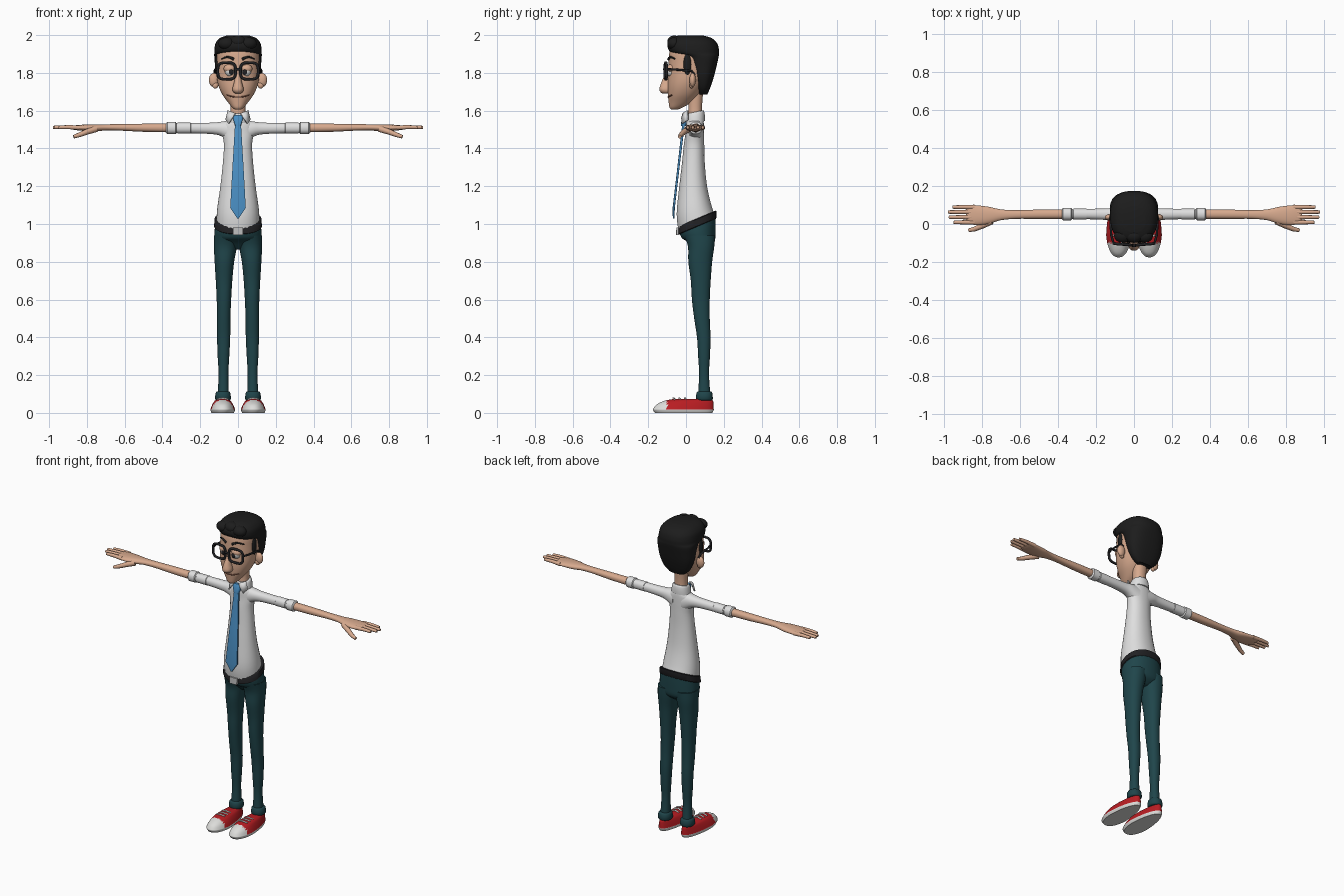
import bpy, bmesh, math
from mathutils import Matrix, Vector
from mathutils.bvhtree import BVHTree

cube = bpy.data.objects.get("Cube")
if cube:
    bpy.data.objects.remove(cube, do_unlink=True)


def material(name, r, g, b):
    m = bpy.data.materials.new(name)
    m.use_nodes = True
    m.diffuse_color = (r, g, b, 1)
    bsdf = m.node_tree.nodes["Principled BSDF"]
    bsdf.inputs["Base Color"].default_value = (r, g, b, 1)
    bsdf.inputs["Roughness"].default_value = 0.7
    return m


SKIN = material("skin", .68, .40, .27)
HAIR = material("black hair", .012, .012, .012)
SHIRT = material("white shirt", .74, .74, .74)
TROUSERS = material("dark teal", .014, .06, .07)
TIE = material("tie blue", .07, .28, .56)
RED = material("shoe red", .48, .012, .016)
RUBBER = material("rubber white", .72, .72, .70)
BLACK = material("belt black", .015, .015, .017)
STEEL = material("buckle grey", .5, .5, .5)
LIP = material("mouth brown", .2, .08, .05)
parts = []


def add(name, mesh, mat, mirror=False):
    mesh.materials.append(mat)
    ob = bpy.data.objects.new(name, mesh)
    bpy.context.collection.objects.link(ob)
    if mirror:
        ob.modifiers.new("mirror", 'MIRROR').use_mirror_merge = False
    parts.append(ob)
    return ob


def from_bmesh(name, bm, mat, mirror=False):
    bmesh.ops.recalc_face_normals(bm, faces=bm.faces)
    mesh = bpy.data.meshes.new(name)
    bm.to_mesh(mesh)
    bm.free()
    return add(name, mesh, mat, mirror)


def smooth_rows(rows, sub):
    """Catmull-Rom samples between the given stations."""
    out = []
    for i in range(len(rows) - 1):
        q = [rows[max(i - 1, 0)], rows[i], rows[i + 1], rows[min(i + 2, len(rows) - 1)]]
        for k in range(sub):
            t = k / sub
            out.append([b + t / 2 * (c - a + t * (2*a - 5*b + 4*c - d + t * (3*(b - c) + d - a)))
                        for a, b, c, d in zip(*q)])
    return out + [rows[-1]]


def loft(name, axis, stations, mat, sub=4, n=24, p=2.2, mirror=False):
    """Stations: position, low/high of the first and second cross axes, tilt."""
    rows = smooth_rows([list(s) + [0] * (6 - len(s)) for s in stations], sub)
    bm = bmesh.new()
    rings = []
    for t, a0, a1, b0, b1, tilt in rows:
        ring = []
        for k in range(n):
            ang = math.tau * (k + .5) / n
            c, s = (math.copysign(abs(f) ** (2 / p), f) for f in (math.cos(ang), math.sin(ang)))
            a, b = (a0 + a1 + (a1 - a0) * c) / 2, (b0 + b1 + (b1 - b0) * s) / 2
            ring.append(bm.verts.new((a, b, t + tilt * (b - .055)) if axis == 'z' else (t, a, b)))
        rings.append(ring)
    for lo, hi in zip(rings, rings[1:]):
        for k in range(n):
            bm.faces.new((lo[k], lo[(k + 1) % n], hi[(k + 1) % n], hi[k]))
    bm.faces.new(rings[0])
    bm.faces.new(rings[-1])
    return from_bmesh(name, bm, mat, mirror)


def column(name, stations, mat, **kw):
    """Loft up z, symmetric in x: z, half width, front, back, tilt."""
    return loft(name, 'z', [(s[0], -s[1], s[1], *s[2:]) for s in stations], mat, **kw)


def ball(name, centre, size, mat, mirror=False):
    bm = bmesh.new()
    bmesh.ops.create_uvsphere(bm, u_segments=20, v_segments=12, radius=1,
                              matrix=Matrix.Translation(centre) @ Matrix.Diagonal((*size, 1)))
    return from_bmesh(name, bm, mat, mirror)


def tube(name, pts, radius, mat, cyclic=False, mirror=False, ends=(1, 1)):
    cu = bpy.data.curves.new(name, 'CURVE')
    cu.dimensions, cu.bevel_depth, cu.bevel_resolution, cu.use_fill_caps = '3D', radius, 3, True
    sp = cu.splines.new('POLY')
    sp.points.add(len(pts) - 1)
    for i, (pt, co) in enumerate(zip(sp.points, pts)):
        pt.co = (*co, 1)
        f = i / (len(pts) - 1)
        pt.radius = ends[0] * (1 - f) + ends[1] * f
    sp.use_cyclic_u = cyclic
    tmp = bpy.data.objects.new(name + " path", cu)
    bpy.context.collection.objects.link(tmp)
    dg = bpy.context.evaluated_depsgraph_get()
    mesh = bpy.data.meshes.new_from_object(tmp.evaluated_get(dg))
    bpy.data.objects.remove(tmp)
    mesh.materials.clear()
    return add(name, mesh, mat, mirror)


# Shirt, sleeves and rolled cuffs
column("shirt", [(1.0, .115, -.04, .155, .42), (1.08, .111, -.05, .135, .25), (1.2, .094, -.036, .112),
                 (1.32, .081, -.022, .1), (1.42, .075, -.012, .097), (1.48, .084, -.003, .096),
                 (1.525, .08, 0, .095), (1.55, .055, .005, .093), (1.58, .045, .01, .09)], SHIRT)
loft("sleeve", 'x', [(.03, .005, .095, 1.42, 1.55), (.08, .012, .09, 1.46, 1.543), (.13, .02, .083, 1.475, 1.537),
                     (.24, .025, .08, 1.48, 1.535), (.36, .025, .08, 1.482, 1.536)], SHIRT, mirror=True)
for label, a, b, r in (("sleeve_fold", .245, .325, .029), ("sleeve_cuff", .325, .38, .033)):
    loft(label, 'x', [(x, .052 - r + d, .052 + r - d, 1.508 - r + d, 1.508 + r - d)
                      for x, d in ((a, .007), (a + .006, 0), (b - .006, 0), (b, .007))], SHIRT, sub=1, mirror=True)

# Forearms and hands
loft("forearm", 'x', [(.35, .027, .077, 1.485, 1.532), (.5, .027, .076, 1.488, 1.531), (.62, .027, .073, 1.494, 1.529),
                      (.7, .02, .077, 1.495, 1.528), (.76, .002, .09, 1.49, 1.528), (.82, -.006, .098, 1.493, 1.526),
                      (.865, .0, .1, 1.498, 1.522), (.885, .012, .094, 1.503, 1.518)], SKIN, mirror=True)
for i, (y, tip) in enumerate(((.009, .95), (.036, .975), (.063, .98), (.089, .955))):
    tube("finger_%d" % (i + 1), [(.84, y, 1.51), (.9, y, 1.513), (tip - .01, y, 1.512), (tip, y, 1.511)],
         .012, SKIN, mirror=True, ends=(1.05, .65))
tube("thumb", [(.75, .015, 1.504), (.8, -.01, 1.488), (.84, -.027, 1.472), (.87, -.033, 1.462)],
     .016, SKIN, mirror=True, ends=(1.1, .6))

# Trousers, belt and buckle
column("trouser_seat", [(.865, .05, .05, .11), (.9, .115, .015, .15), (.94, .125, -.022, .157, .2),
                        (1.0, .121, -.037, .158, .42)], TROUSERS)
loft("trouser_leg", 'z', [(.07, .047, .11, .062, .132), (.2, .051, .103, .069, .122), (.3, .046, .108, .064, .127),
                          (.4, .041, .111, .058, .13), (.5, .04, .112, .043, .126), (.6, .036, .113, .031, .126),
                          (.7, .03, .118, .025, .131), (.8, .02, .124, .012, .139), (.88, .005, .128, .01, .15),
                          (.94, -.005, .127, -.01, .155)], TROUSERS, mirror=True)
loft("trouser_cuff", 'z', [(.066, .045, .113, .06, .135), (.074, .038, .121, .053, .142),
                           (.105, .04, .119, .055, .14), (.114, .048, .111, .063, .132)],
     TROUSERS, sub=2, mirror=True)
column("belt", [(z, w, .06 - d, .06 + d, .42) for z, w, d in
                ((.984, .122, .097), (.988, .127, .102), (1.024, .124, .102), (1.028, .119, .097))], BLACK, sub=1, n=32)
column("buckle", [(.942, .027, -.053, -.035), (.982, .027, -.051, -.035)], STEEL, sub=1, n=8, p=12)

# Tie and collar
column("tie", [(1.03, .004, -.07, -.061), (1.085, .042, -.071, -.059), (1.3, .03, -.046, -.034),
               (1.53, .016, -.02, -.006)], TIE, sub=1, n=8, p=8)
column("tie_knot", [(1.52, .015, -.027, .0), (1.56, .028, -.024, .01), (1.578, .024, -.014, .01)],
       TIE, sub=1, n=12, p=4)
column("collar", [(1.54, .06, -.003, .1, .1), (1.57, .056, -.004, .1, .15), (1.592, .05, .003, .095, .2),
                  (1.594, .044, .01, .09, .2)], SHIRT, sub=2)
bm = bmesh.new()
bm.faces.new([bm.verts.new(v) for v in ((.012, -.012, 1.585), (.028, -.02, 1.56), (.047, -.017, 1.53),
                                        (.062, .012, 1.55), (.05, .012, 1.6))])
flap = from_bmesh("collar_point", bm, SHIRT, mirror=True)
flap.modifiers.new("thickness", 'SOLIDIFY').thickness = .008

# Shoes: white sole and toe cap, red upper
shoe = loft("shoe", 'z', [(0, .02, .142, -.165, .14), (.015, .014, .148, -.175, .147), (.024, .016, .146, -.173, .147),
                          (.045, .024, .138, -.155, .146), (.064, .036, .127, -.115, .143),
                          (.073, .052, .112, -.07, .13)], RED, n=40, p=2.3, mirror=True)
shoe.data.materials.append(RUBBER)
for v in shoe.data.vertices:
    v.co.x = .08 + (v.co.x - .08) * (1 - .28 * min(1, max(0, (v.co.y + .06) / .2)))
for f in shoe.data.polygons:
    f.material_index = int(f.center.z < .019 or f.center.y < -.1)
for i in range(3):
    y = -.06 + .03 * i
    tube("lace_%d" % (i + 1), [(.052, y, .071), (.08, y - .006, .078), (.11, y, .071)], .005, RUBBER, mirror=True)

# Head, neck, ears and nose
head = column("head", [(1.607, .018, -.08, -.04), (1.618, .032, -.088, -.015), (1.645, .054, -.092, .03),
                       (1.685, .083, -.096, .07), (1.73, .103, -.098, .1), (1.78, .113, -.096, .125),
                       (1.85, .114, -.093, .14), (1.92, .11, -.085, .14), (1.96, .07, -.05, .1)], SKIN, n=32)
column("neck", [(1.55, .042, .01, .088), (1.62, .039, .012, .085), (1.74, .045, .01, .095)], SKIN)
column("nose", [(1.69, .01, -.12, -.085), (1.697, .024, -.134, -.07), (1.715, .03, -.141, -.07),
                (1.75, .021, -.131, -.07), (1.79, .013, -.112, -.07), (1.83, .01, -.098, -.07)], SKIN)
ball("ear", (.128, .035, 1.762), (.026, .017, .037), SKIN, mirror=True)
ball("ear_lobe", (.12, .03, 1.735), (.016, .012, .018), SKIN, mirror=True)

# Hair cap, sideburns and swept fringe
column("hair", [(1.685, .055, .07, .112), (1.72, .09, .055, .128), (1.78, .114, .035, .148), (1.84, .122, .015, .163),
                (1.885, .126, -.01, .173), (1.905, .126, -.075, .175), (1.93, .125, -.096, .174),
                (1.96, .118, -.094, .163), (1.985, .095, -.075, .135), (1.998, .06, -.04, .09)],
       HAIR, n=32, p=2.5)
ball("sideburn", (.108, .008, 1.845), (.014, .022, .06), HAIR, mirror=True)
for i, (x, z) in enumerate(((-.06, 1.955), (.0, 1.965), (.055, 1.955))):
    ball("fringe_%d" % (i + 1), (x, -.062, z), (.045, .037, .033), HAIR)

# Face details follow the head surface
bm = bmesh.new()
bm.from_mesh(head.data)
surface = BVHTree.FromBMesh(bm)
bm.free()


def on_face(x, z, out=0.0):
    hit = surface.ray_cast(Vector((x, -1, z)), Vector((0, 1, 0)))[0]
    return (x, (hit.y if hit else 0) - out, z)


tube("mouth", [on_face(x, 1.672 + 3 * x * x) for x in (i * .0085 for i in range(-7, 8))], .0035, LIP)
tube("eyebrow", [on_face(.022 + .013 * i, 1.872 + .012 * math.sin(i * .6), .002) for i in range(6)],
     .007, HAIR, mirror=True, ends=(1.1, .5))
ball("eye", (.042, -.078, 1.808), (.027, .024, .028), RUBBER, mirror=True)
ball("eyelid", (.044, -.077, 1.822), (.032, .026, .024), SKIN, mirror=True)
ball("pupil", (.036, -.1, 1.804), (.013, .006, .014), BLACK, mirror=True)

# Glasses
rim = []
for k in range(32):
    c, s = math.cos(math.tau * k / 32), math.sin(math.tau * k / 32)
    rim.append((.06 + .047 * math.copysign(abs(c) ** .6, c), -.112 + .01 * (c + 1) / 2,
                1.81 + .044 * math.copysign(abs(s) ** .6, s)))
tube("glasses_rim", rim, .0075, BLACK, cyclic=True, mirror=True)
tube("glasses_bridge", [(-.015, -.112, 1.815), (0, -.115, 1.82), (.015, -.112, 1.815)], .007, BLACK)
tube("glasses_temple", [(.107, -.102, 1.82), (.12, -.06, 1.818), (.125, .03, 1.81), (.122, .045, 1.79)],
     .006, BLACK, mirror=True)

# Smooth shading with crisp edges kept
bpy.ops.object.select_all(action='DESELECT')
for ob in parts:
    ob.select_set(True)
bpy.context.view_layer.objects.active = parts[0]
bpy.ops.object.shade_smooth_by_angle(angle=math.radians(45))
